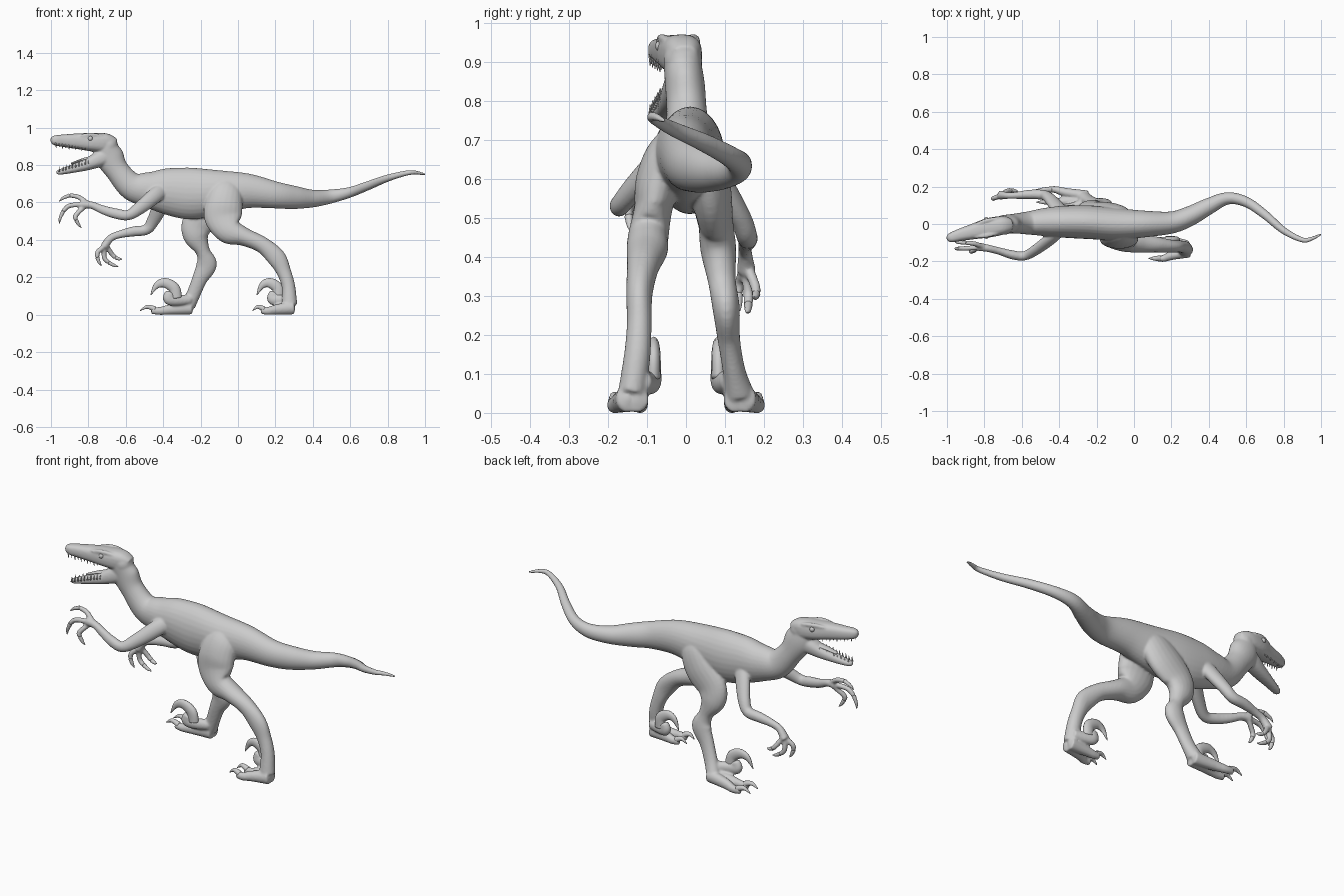
import bpy, bmesh, math
from mathutils import Vector, Matrix


def spline(pts, steps):
    """Smooth list of 5-number rows (x, y, z, side radius, up radius)."""
    out = []
    for i in range(len(pts) - 1):
        a, b, c, d = (pts[max(0, min(len(pts) - 1, i + k))] for k in (-1, 0, 1, 2))
        for s in range(steps):
            t = s / steps
            out.append([0.5 * (2 * q + (r - p) * t + (2 * p - 5 * q + 4 * r - w) * t * t
                               + (3 * q - p - 3 * r + w) * t ** 3)
                        for p, q, r, w in zip(a, b, c, d)])
    return out + [list(pts[-1])]


def tube(bm, pts, sides=20, steps=6, power=2.0):
    """Loft a closed, round-ended tube through the given sections."""
    rows = spline([p if len(p) == 5 else (*p, p[3]) for p in pts], steps)
    cen = [Vector(r[:3]) for r in rows]
    rings = []
    for i, r in enumerate(rows):
        t = (cen[min(i + 1, len(cen) - 1)] - cen[max(i - 1, 0)]).normalized()
        side = (Vector((0, 1, 0)) - t * t.y).normalized()
        up = side.cross(t)
        ring = []
        for k in range(sides):
            a = math.tau * k / sides
            c, s = math.cos(a), math.sin(a)
            c = math.copysign(abs(c) ** (2 / power), c)
            s = math.copysign(abs(s) ** (2 / power), s)
            ring.append(bm.verts.new(cen[i] + side * c * max(r[3], .001) + up * s * max(r[4], .001)))
        rings.append(ring)
    faces = []
    for A, B in zip(rings, rings[1:]):
        for k in range(sides):
            j = (k + 1) % sides
            faces.append(bm.faces.new((A[k], A[j], B[j], B[k])))
    for ring, here, near, r in ((rings[0], cen[0], cen[1], rows[0]), (rings[-1], cen[-1], cen[-2], rows[-1])):
        tip = bm.verts.new(here + (here - near).normalized() * min(r[3], r[4]) * 0.4)
        for k in range(sides):
            faces.append(bm.faces.new((ring[k], ring[(k + 1) % sides], tip)))
    bmesh.ops.recalc_face_normals(bm, faces=faces)


def ball(bm, pos, size):
    """Ellipsoid with the given radii."""
    bmesh.ops.create_uvsphere(bm, u_segments=20, v_segments=12, radius=1,
                              matrix=Matrix.LocRotScale(Vector(pos), None, Vector(size)))


def finish(bm, name):
    me = bpy.data.meshes.new(name)
    bm.to_mesh(me)
    bm.free()
    for p in me.polygons:
        p.use_smooth = True
    ob = bpy.data.objects.new(name, me)
    bpy.context.collection.objects.link(ob)
    return ob


skin, claws, teeth = bmesh.new(), bmesh.new(), bmesh.new()

# tail, trunk and neck
tube(skin, [(1.0, -.055, .75, .006), (.95, -.078, .76, .011), (.9, -.085, .757, .014),
            (.8, -.035, .73, .019), (.7, .05, .692, .024), (.6, .118, .655, .028),
            (.5, .137, .633, .033, .037), (.4, .095, .621, .044, .047), (.3, .043, .627, .053, .062),
            (.2, .008, .64, .059, .072), (.05, 0, .662, .072, .093), (-.1, 0, .655, .086, .118),
            (-.25, .01, .648, .09, .138), (-.38, .012, .66, .085, .124),
            (-.48, .01, .668, .075, .096), (-.57, .005, .688, .061, .075),
            (-.645, .002, .77, .052, .064), (-.688, -.003, .845, .051, .077), (-.705, -.01, .9, .048, .06)],
     sides=28)

# back of the skull and throat
ball(skin, (-.695, -.008, .905), (.053, .05, .056))
ball(skin, (-.715, -.01, .83), (.05, .044, .04))

# skull, brows and lower jaw
tube(skin, [(-.665, -.004, .9, .036, .045), (-.71, -.008, .917, .05, .053), (-.78, -.021, .922, .052, .049),
            (-.85, -.038, .927, .043, .043), (-.93, -.058, .93, .033, .034),
            (-.978, -.073, .932, .026, .027), (-.996, -.08, .931, .016, .018)], power=2.6)
for s in (-1, 1):
    tube(skin, [(-.85, -.037 + s * .033, .955, .008), (-.79, -.022 + s * .04, .962, .012),
                (-.73, -.01 + s * .04, .956, .008)], sides=10)
tube(skin, [(-.69, -.006, .855, .045, .05), (-.75, -.017, .828, .044, .042), (-.81, -.031, .803, .038, .032),
            (-.89, -.05, .779, .028, .022), (-.948, -.067, .764, .021, .015),
            (-.968, -.074, .761, .012, .01)], power=2.4)

# near hind leg (stretched back) and far hind leg (under the body)
tube(skin, [(-.04, -.02, .72, .03, .05), (-.06, -.054, .66, .05, .085), (-.075, -.074, .59, .056, .1),
            (-.078, -.085, .52, .049, .102), (-.045, -.097, .45, .052, .075), (.03, -.1, .418, .053, .05),
            (.13, -.111, .373, .041, .044), (.205, -.12, .305, .034, .05), (.245, -.12, .23, .032, .039),
            (.27, -.125, .15, .034, .036), (.275, -.138, .055, .036, .042)])
tube(skin, [(-.07, .02, .71, .03, .05), (-.09, .045, .65, .05, .085), (-.14, .064, .57, .052, .1),
            (-.212, .076, .49, .045, .088), (-.223, .083, .42, .046, .07), (-.188, .092, .34, .036, .038),
            (-.168, .103, .27, .035, .055), (-.205, .11, .19, .029, .041), (-.238, .123, .11, .029, .037),
            (-.265, .136, .05, .038, .038)])


def foot(x, s, L):
    # two walking toes with claws
    for y0, y1 in ((.126, .117), (.15, .184)):
        tube(skin, [(x + .02, s * y0, .037, .03, .036), (x - .35 * L, s * (y0 + y1) / 2, .028, .025, .028),
                    (x - .6 * L, s * y1, .02, .019, .021), (x - .76 * L, s * y1, .024, .016, .02)], sides=14)
        tube(claws, [(x - .7 * L, s * y1, .03, .016), (x - .86 * L, s * y1, .042, .011),
                     (x - 1.01 * L, s * y1, .022, .002)], sides=10)
    # raised inner toe with sickle claw
    k = min(1, L / .22)
    tube(skin, [(x + .01, s * .115, .08, .028), (x - .05, s * .094, .078, .023, .03),
                (x - .1 * k, s * .085, .085, .023, .032), (x - .09 * k, s * .084, .118, .019, .028)], sides=14)
    tube(claws, [(x - .06, s * .084, .09, .019, .03), (x + .008 - .08 * k, s * .083, .142, .018, .03),
                 (x - .12 * k, s * .083, .17, .015, .026), (x - .165 * k, s * .082, .156, .01, .017),
                 (x - .197 * k, s * .08, .105, .002)], sides=12)


foot(.275, -1, .195)
foot(-.27, 1, .25)

# near arm (reaching forward) and far arm (hanging)
tube(skin, [(-.39, -.035, .68, .02, .035), (-.44, -.075, .64, .03, .042), (-.52, -.135, .575, .028, .036),
            (-.585, -.17, .533, .025, .028), (-.65, -.165, .54, .024, .028), (-.72, -.145, .56, .02, .024),
            (-.78, -.13, .585, .02, .02), (-.83, -.122, .59, .023, .023)], sides=16)
tube(skin, [(-.37, .045, .67, .025, .04), (-.41, .09, .59, .03, .043), (-.455, .14, .5, .028, .034),
            (-.49, .156, .455, .027, .028), (-.56, .158, .445, .025, .027), (-.63, .153, .43, .019, .021),
            (-.68, .152, .41, .018, .02), (-.715, .155, .365, .025, .022)], sides=16)


def finger(a, b, c, d):
    # jointed finger from a to c, hooked claw from c to d
    tube(skin, [(*a, .014), (*b, .0135), (*c, .012)], sides=10)
    m = [(p + q) / 2 + (p - o) * .18 for o, p, q in zip(b, c, d)]
    tube(claws, [(*c, .011), (*m, .008), (*d, .0015)], sides=10)


finger((-.81, -.12, .6), (-.855, -.105, .63), (-.9, -.1, .638), (-.957, -.1, .605))
finger((-.82, -.125, .59), (-.9, -.13, .583), (-.935, -.132, .553), (-.955, -.13, .487))
finger((-.82, -.12, .58), (-.868, -.145, .53), (-.865, -.147, .505), (-.838, -.14, .465))
finger((-.71, .15, .37), (-.75, .138, .335), (-.752, .135, .305), (-.73, .138, .262))
finger((-.715, .155, .36), (-.715, .16, .305), (-.69, .16, .278), (-.64, .158, .258))
finger((-.705, .16, .37), (-.675, .178, .325), (-.655, .18, .305), (-.62, .175, .298))

# fuse all flesh into one smooth skin
body = finish(skin, "body")
rm = body.modifiers.new("fuse", 'REMESH')
rm.mode = 'VOXEL'
rm.voxel_size = .0055
rm.use_smooth_shade = True
sm = body.modifiers.new("soften", 'SMOOTH')
sm.factor = .5
sm.iterations = 6

# teeth along both jaws
for i in range(10):
    t = i / 9
    x, yc = -.82 - .155 * t, -.03 - .045 * t
    h = .02 if i % 2 else .013
    for s in (-1, 1):
        y = yc + s * (.034 - .017 * t)
        z = .893 + .018 * t
        tube(teeth, [(x, y, z + .01, .005), (x + .003, y, z - h, .001)], sides=6, steps=2)
        z = .824 - .046 * t
        tube(teeth, [(x + .02, y, z - .014, .005), (x + .023, y, z + h * .7, .001)], sides=6, steps=2)

# tongue
tongue = bmesh.new()
tube(tongue, [(-.74, -.015, .845, .025, .012), (-.82, -.033, .832, .02, .008),
              (-.89, -.05, .808, .012, .005)], sides=12)

# eyes
eyes = bmesh.new()
for y in (-.068, .026):
    ball(eyes, (-.79, y, .942), (.013, .011, .013))

finish(claws, "claws")
finish(teeth, "teeth")
finish(tongue, "tongue")
finish(eyes, "eyes")
